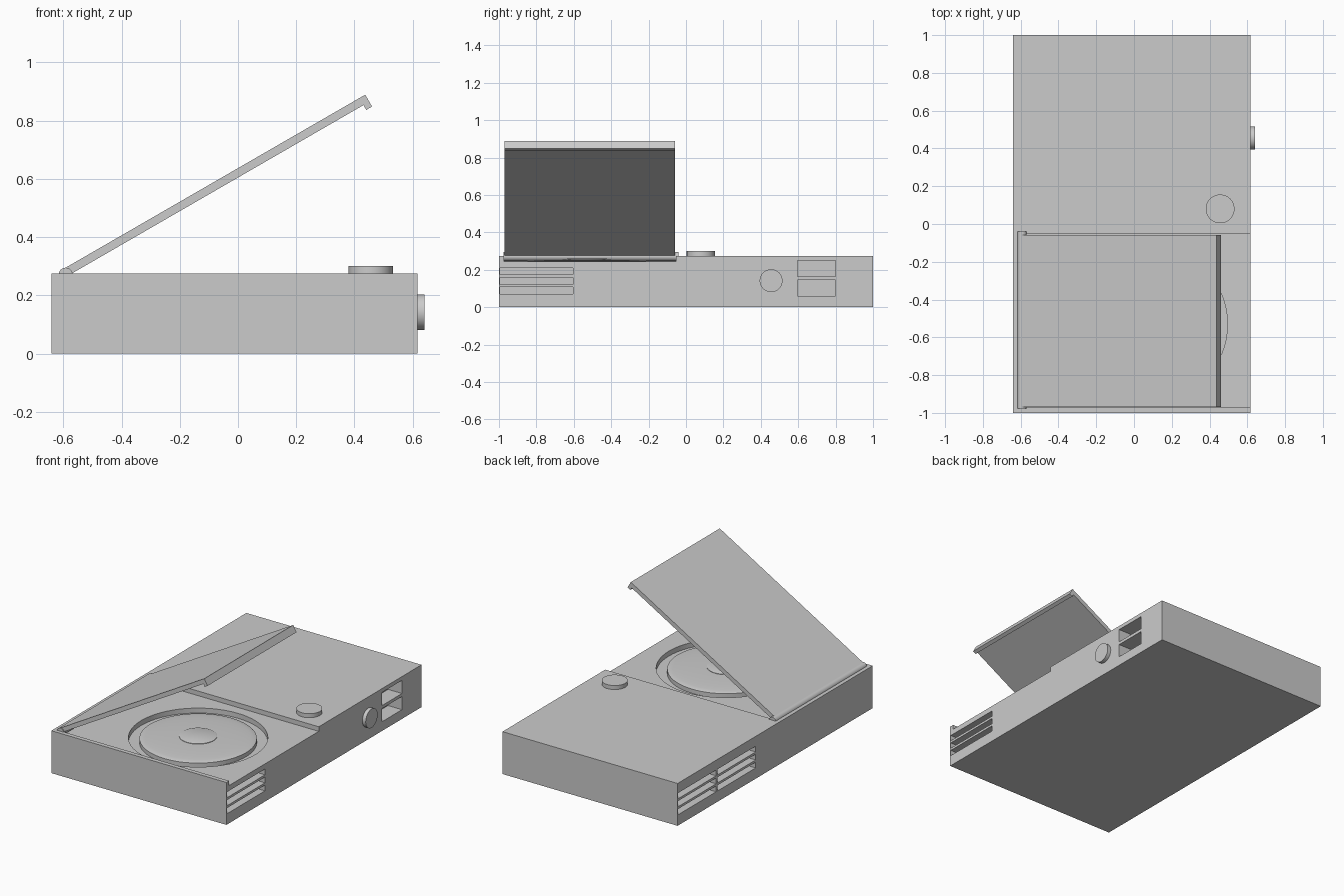
import bpy, bmesh
from math import radians, cos, sin, pi, sqrt

if "Cube" in bpy.data.objects:
    bpy.data.objects.remove(bpy.data.objects["Cube"])


def mesh_object(name, bm):
    bmesh.ops.recalc_face_normals(bm, faces=bm.faces)
    mesh = bpy.data.meshes.new(name)
    bm.to_mesh(mesh)
    bm.free()
    obj = bpy.data.objects.new(name, mesh)
    bpy.context.collection.objects.link(obj)
    return obj


def smooth(obj):
    bpy.ops.object.select_all(action='DESELECT')
    obj.select_set(True)
    bpy.context.view_layer.objects.active = obj
    bpy.ops.object.shade_smooth_by_angle(angle=radians(30))


def box(name, x, y, z):
    bm = bmesh.new()
    bmesh.ops.create_cube(bm, size=1)
    for v in bm.verts:
        v.co = [lo + (c + 0.5) * (hi - lo) for c, (lo, hi) in zip(v.co, (x, y, z))]
    return mesh_object(name, bm)


def cylinder(name, center, radius, depth, rot=(0, 0, 0), sides=64):
    bm = bmesh.new()
    bmesh.ops.create_cone(bm, cap_ends=True, segments=sides,
                          radius1=radius, radius2=radius, depth=depth)
    obj = mesh_object(name, bm)
    obj.location, obj.rotation_euler = center, rot
    smooth(obj)
    return obj


def cut(target, cutter):
    mod = target.modifiers.new("cut", 'BOOLEAN')
    mod.operation, mod.solver, mod.object = 'DIFFERENCE', 'EXACT', cutter
    bpy.context.view_layer.objects.active = target
    bpy.ops.object.modifier_apply(modifier=mod.name)
    bpy.data.objects.remove(cutter)


def lathe(name, center, profile, sides=64):
    # Revolve (radius, height) points around z, capped on top and bottom
    bm = bmesh.new()
    rings = [[bm.verts.new((center[0] + r * cos(2 * pi * i / sides),
                            center[1] + r * sin(2 * pi * i / sides), z))
              for i in range(sides)] for r, z in profile]
    for a, b in zip(rings, rings[1:]):
        for i in range(sides):
            j = (i + 1) % sides
            bm.faces.new((a[i], a[j], b[j], b[i]))
    bm.faces.new(rings[0])
    bm.faces.new(rings[-1])
    obj = mesh_object(name, bm)
    smooth(obj)
    return obj


LEFT, RIGHT, TOP = -0.64, 0.617, 0.275
DISC = (0.085, -0.53)
WELL_FLOOR = 0.213

# Case with lid recess (open on the right) and round disc well
body = box("case", (LEFT, RIGHT), (-1, 1), (0, TOP))
cut(body, box("recess_cutter", (-0.615, 0.8), (-0.972, -0.053), (0.245, 0.4)))
cut(body, cylinder("well_cutter", (*DISC, WELL_FLOOR + 0.1), 0.41, 0.2))

# Vent slots: one group on the right side, two on the left
for z in (0.07, 0.122, 0.174):
    cut(body, box("slot_cutter", (RIGHT - 0.05, 0.8), (-0.995, -0.605), (z, z + 0.037)))
    for y in (0.2, 0.605):
        cut(body, box("slot_cutter", (-0.8, LEFT + 0.05), (y, y + 0.39), (z, z + 0.037)))

# Ports on the right side
for z in (0.06, 0.165):
    cut(body, box("port_cutter", (RIGHT - 0.1, 0.8), (0.595, 0.8), (z, z + 0.085)))

# Gently domed disc and its hub
dome = [(r, 0.24 + 0.015 * sqrt(1 - (r / 0.345) ** 2))
        for r in (0.345, 0.335, 0.31, 0.27, 0.22, 0.17, 0.115)]
lathe("disc", DISC, [(0.345, WELL_FLOOR - 0.003)] + dome)
lathe("disc_hub", DISC, [(0.112, 0.24), (0.112, 0.257), (0.105, 0.26)])

# Lid with a turned-down lip, tilted open about the hinge
bm = bmesh.new()
profile = [(0, -0.007), (1.175, -0.007), (1.175, -0.026),
           (1.198, -0.026), (1.198, 0.021), (0, 0.021)]
face = bm.faces.new([bm.verts.new((u, -0.97, v)) for u, v in profile])
ext = bmesh.ops.extrude_face_region(bm, geom=[face])["geom"]
bmesh.ops.translate(bm, vec=(0, 0.912, 0),
                    verts=[g for g in ext if isinstance(g, bmesh.types.BMVert)])
lid = mesh_object("lid", bm)
lid.location = (-0.59, 0, 0.272)
lid.rotation_euler = (0, radians(-30), 0)

# Hinge barrel
cylinder("hinge", (-0.592, -0.508, 0.271), 0.024, 0.935, (pi / 2, 0, 0), 32)

# Top button and side knob
cylinder("top_button", (0.456, 0.08, 0.283), 0.076, 0.036)
cylinder("side_knob", (0.623, 0.455, 0.142), 0.061, 0.036, (0, pi / 2, 0))
